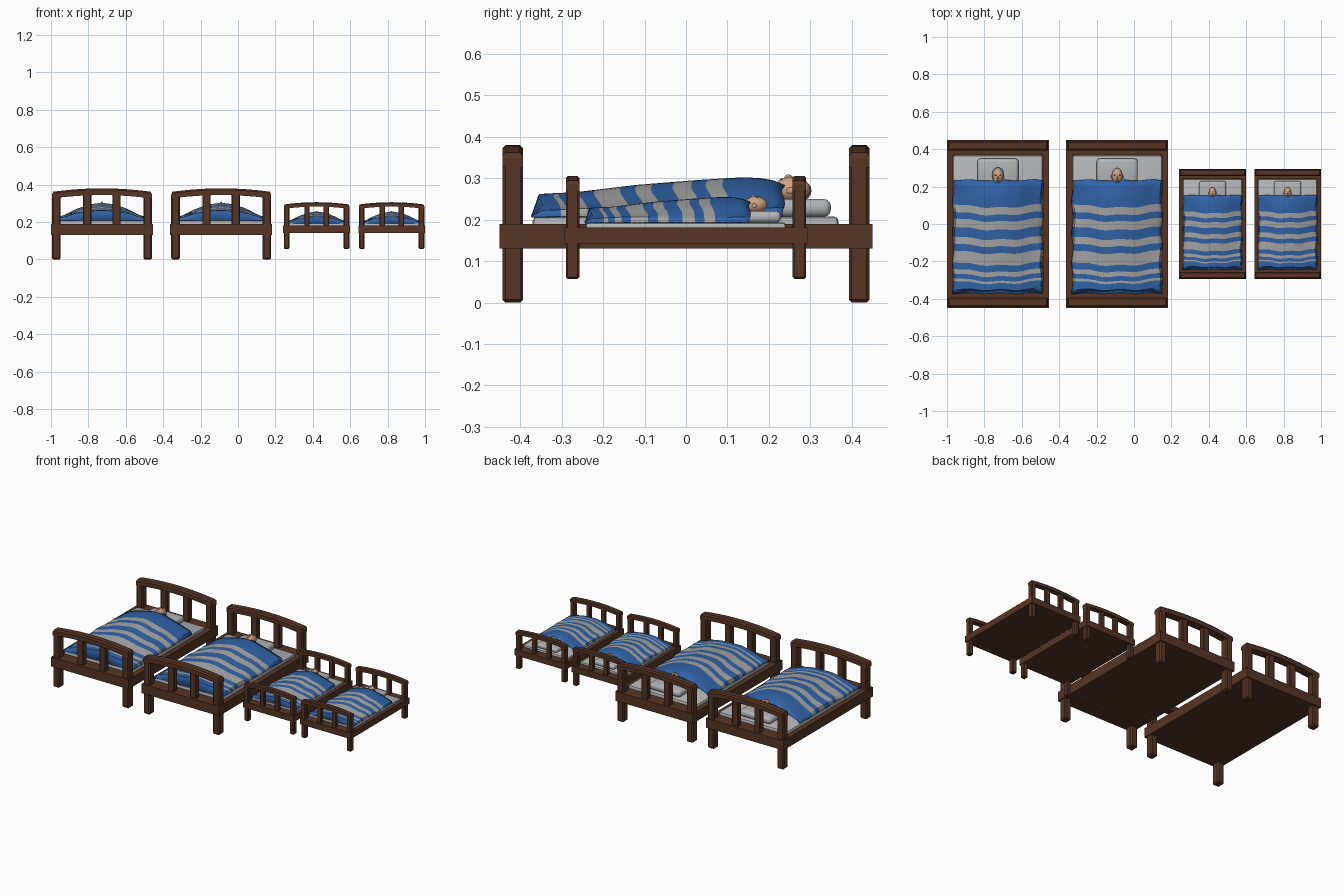
import bpy, bmesh, math
from mathutils import Matrix

if "Cube" in bpy.data.objects:
    bpy.data.objects.remove(bpy.data.objects["Cube"])


def mat(name, rgb):
    m = bpy.data.materials.new(name)
    m.diffuse_color = (*rgb, 1)
    m.use_nodes = True
    m.node_tree.nodes["Principled BSDF"].inputs["Base Color"].default_value = m.diffuse_color
    return m


WOOD = mat("dark wood", (0.095, 0.036, 0.018))
BLUE = mat("blanket blue", (0.03, 0.125, 0.39))
GREY = mat("blanket grey", (0.38, 0.38, 0.38))
LINEN = mat("linen", (0.45, 0.46, 0.47))
SKIN = mat("skin", (0.62, 0.36, 0.22))
HAIR = mat("grey hair", (0.25, 0.25, 0.26))
DARK = mat("brown features", (0.13, 0.06, 0.035))

parts = []


def finish(bm, name, mats, smooth=False):
    bmesh.ops.recalc_face_normals(bm, faces=bm.faces[:])
    me = bpy.data.meshes.new(name)
    bm.to_mesh(me)
    bm.free()
    for m in mats:
        me.materials.append(m)
    ob = bpy.data.objects.new(name, me)
    bpy.context.collection.objects.link(ob)
    if smooth:
        bpy.ops.object.select_all(action='DESELECT')
        ob.select_set(True)
        bpy.context.view_layer.objects.active = ob
        bpy.ops.object.shade_smooth_by_angle(angle=math.radians(35))
    parts.append(ob)
    return ob


def box(name, lo, hi, m, bevel=0.0, segs=1, smooth=False):
    bm = bmesh.new()
    bmesh.ops.create_cube(bm, size=1)
    for v in bm.verts:
        v.co = [(a + b) / 2 + c * (b - a) for a, b, c in zip(lo, hi, v.co)]
    if bevel:
        bmesh.ops.bevel(bm, geom=bm.edges[:], offset=bevel, segments=segs,
                        profile=0.5, affect='EDGES')
    return finish(bm, name, [m], smooth)


def blob(name, c, r, m):
    bm = bmesh.new()
    bmesh.ops.create_uvsphere(bm, u_segments=16, v_segments=10, radius=1,
                              matrix=Matrix.Translation(c) @ Matrix.Diagonal((*r, 1)))
    return finish(bm, name, [m], True)


def arched_rail(name, y):
    # curved rail with dropped, chamfered ends
    n, w = 12, 0.267
    xs = [-w + 2 * w * i / n for i in range(n + 1)]
    crown = lambda x: 0.38 - 0.018 * (x / w) ** 2
    top = [(x * 0.975, crown(x)) for x in xs]
    low = [(x, crown(x) - 0.036) for x in reversed(xs)]
    outline = [(-w, 0.348)] + top + [(w, 0.348)] + low
    bm = bmesh.new()
    f = bm.faces.new([bm.verts.new((x, y - 0.025, z)) for x, z in outline])
    ext = bmesh.ops.extrude_face_region(bm, geom=[f])
    bmesh.ops.translate(bm, vec=(0, 0.05, 0),
                        verts=[v for v in ext['geom'] if isinstance(v, bmesh.types.BMVert)])
    edges = [e for e in bm.edges if abs(e.verts[0].co.y - e.verts[1].co.y) < 1e-5
             and min(v.co.z - crown(v.co.x) for v in e.verts) > -0.004]
    bmesh.ops.bevel(bm, geom=edges, offset=0.008, segments=1, affect='EDGES')
    finish(bm, name, [WOOD])


# bed frame
box("base_panel", (-0.25, -0.40, 0.131), (0.25, 0.40, 0.15), WOOD)
for s, side in ((-1, "left"), (1, "right")):
    a, b = sorted((s * 0.24, s * 0.2725))
    box(side + "_side_rail", (a, -0.372, 0.13), (b, 0.372, 0.19), WOOD)
for s, end in ((-1, "foot"), (1, "head")):
    a, b = sorted((s * 0.37, s * 0.45))
    box(end + "_beam", (-0.2725, a, 0.13), (0.2725, b, 0.19), WOOD)
    y = s * 0.418
    for x in (-0.244, 0.244):
        box(end + "_post", (x - 0.023, y - 0.025, 0), (x + 0.023, y + 0.025, 0.355), WOOD, 0.007)
    for x in (-0.078, 0.078):
        box(end + "_slat", (x - 0.022, y - 0.018, 0.18), (x + 0.022, y + 0.018, 0.352), WOOD, 0.004)
    arched_rail(end + "_arched_rail", y)

# bedding
box("mattress", (-0.24, -0.37, 0.145), (0.24, 0.368, 0.208), LINEN, 0.012, 2, True)
box("pillow", (-0.11, 0.205, 0.207), (0.11, 0.35, 0.25), LINEN, 0.018, 3, True)

# ridge height of the blanket along the sleeper, foot to head
RIDGE = [(-0.375, 0.225), (-0.35, 0.262), (-0.25, 0.266), (-0.1, 0.284),
         (0.05, 0.296), (0.15, 0.302), (0.2, 0.30), (0.24, 0.282)]


def ridge(y):
    for (y0, h0), (y1, h1) in zip(RIDGE, RIDGE[1:]):
        if y <= y1:
            t = max(0, (y - y0) / (y1 - y0))
            return h0 + t * (h1 - h0)
    return RIDGE[-1][1]


def blanket():
    # stripe borders, alternating blue and grey from the head
    borders = [0.235, 0.11, 0.07, 0.035, -0.01, -0.062, -0.10, -0.137,
               -0.20, -0.235, -0.26, -0.285, -0.30, -0.37]
    rows, stripe = [], []
    for i, (a, b) in enumerate(zip(borders, borders[1:])):
        k = max(1, round((a - b) / 0.025))
        for j in range(k):
            rows.append(a + (b - a) * j / k)
            stripe.append(i % 2)
    rows.append(borders[-1])
    cols = [-1, -0.95] + [i / 8 for i in range(-7, 8)] + [0.95, 1]
    bm = bmesh.new()
    grid = []
    for y in rows:
        line = []
        fade = min(1, (0.235 - y) / 0.1, (y + 0.37) / 0.08)
        for u in cols:
            g = math.cos(u * math.pi / 2) ** 1.15 if abs(u) < 1 else 0
            yy = y - 0.022 * fade * (1 - u * u) + 0.004 * math.sin(9 * u + 1)
            z = 0.222 + max(0, ridge(y) - 0.222) * g
            z += 0.004 * math.sin(11 * u + 14 * y) * (1 - g)
            if abs(u) == 1 or y == rows[-1]:
                z = 0.209
            x = 0.24 * u + (0.004 * math.sin(38 * y) if abs(u) > 0.9 else 0)
            line.append(bm.verts.new((x, yy, z)))
        grid.append(line)
    for i, m in enumerate(stripe):
        for j in range(len(cols) - 1):
            f = bm.faces.new((grid[i][j], grid[i + 1][j], grid[i + 1][j + 1], grid[i][j + 1]))
            f.material_index = m
    ob = finish(bm, "striped_blanket", [BLUE, GREY], True)
    # keep the thickness on the underside whichever way the normals ended up
    up = sum(p.normal.z for p in ob.data.polygons) > 0
    sol = ob.modifiers.new("thickness", 'SOLIDIFY')
    sol.thickness, sol.offset = 0.005, (-1 if up else 1)


blanket()

# sleeper
blob("neck", (0, 0.215, 0.262), (0.02, 0.035, 0.018), SKIN)
blob("head", (0, 0.256, 0.274), (0.029, 0.044, 0.03), SKIN)
blob("nose", (0, 0.247, 0.302), (0.005, 0.009, 0.007), SKIN)
blob("mouth", (0, 0.230, 0.296), (0.010, 0.003, 0.003), DARK)
for s in (-1, 1):
    blob("ear", (s * 0.029, 0.252, 0.27), (0.004, 0.009, 0.008), SKIN)
    blob("brow", (s * 0.011, 0.262, 0.300), (0.007, 0.003, 0.003), DARK)

# four beds: two large, two small and slightly raised
hair = blob("hair", (0, 0.267, 0.270), (0.031, 0.036, 0.0285), HAIR)
parts.remove(hair)
hair.location = (-0.7275, 0, 0)
for n, (x, z, k) in enumerate([(-0.7275, 0, 1), (-0.09, 0, 1),
                               (0.42, 0.057, 0.655), (0.8215, 0.057, 0.655)]):
    for p in parts:
        ob = p if n == 0 else p.copy()
        if n:
            bpy.context.collection.objects.link(ob)
        ob.location = (x, 0, z)
        ob.scale = (k, k, k)
